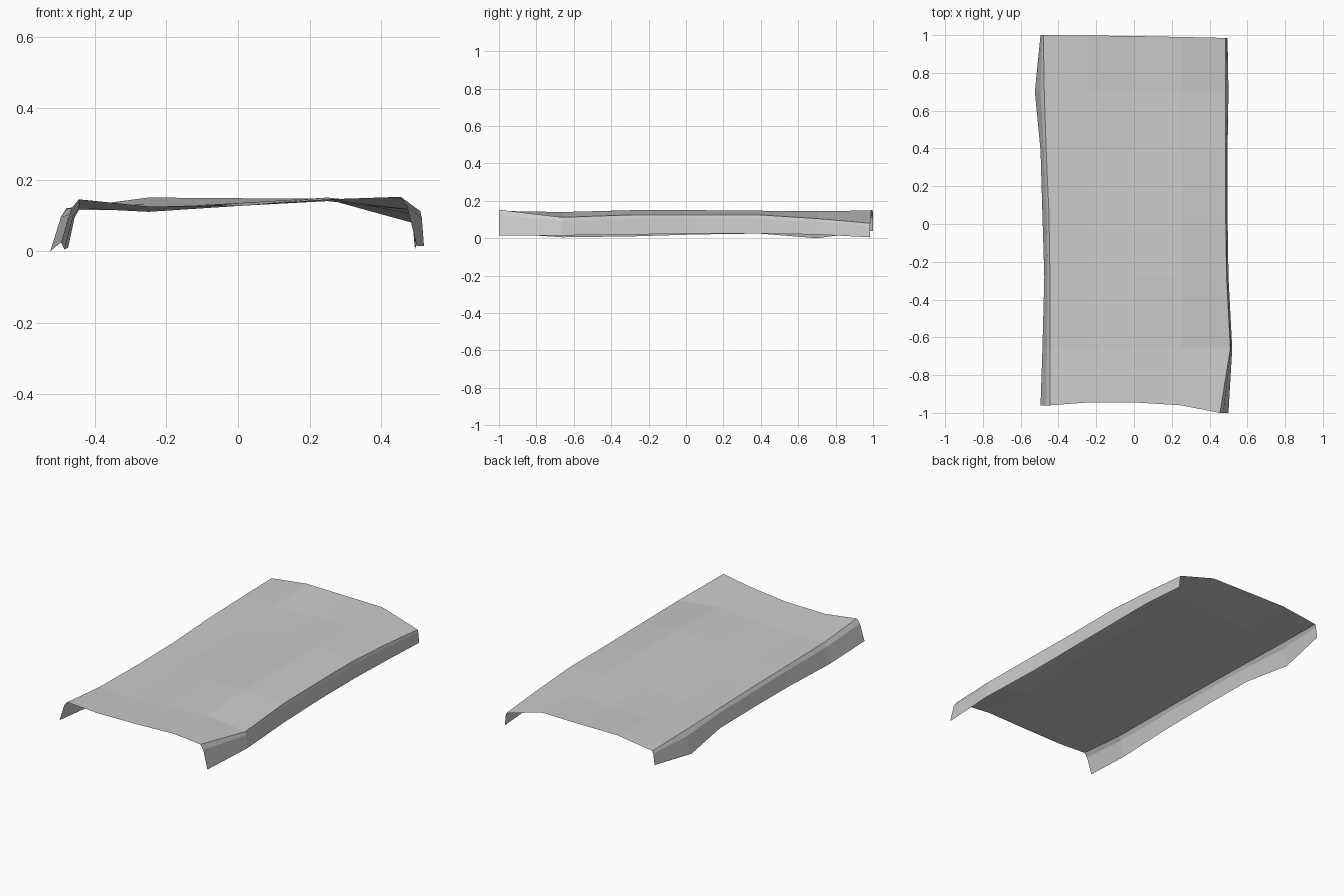
import bpy
from mathutils import Vector

default_cube = bpy.data.objects.get("Cube")
if default_cube:
    bpy.data.objects.remove(default_cube, do_unlink=True)


def make_material(name, color):
    material = bpy.data.materials.new(name)
    material.use_nodes = True
    material.diffuse_color = color
    material.node_tree.nodes["Principled BSDF"].inputs["Base Color"].default_value = color
    return material


# Stations along the length, front to back
stations = [-0.96, -0.66, -0.28, 0.05, 0.39, 0.7, 0.99]
# Shift of the two end edges for each rail, from left lip to right lip
front_shift = [0, 0, 0, 0.015, 0.015, 0, -0.04, -0.04, -0.04]
back_shift = [0.01, 0.01, 0.01, 0.008, 0.005, 0, -0.005, -0.005, -0.005]


def rail(widths, heights):
    """Lengthwise edge of the sheet; a single width keeps it straight."""
    if not isinstance(widths, list):
        widths = [widths] * len(stations)
    return [Vector((x, y, z)) for x, y, z in zip(widths, stations, heights)]


def shoulder(crease, lip):
    """Softened bend a little below the crease and close to the lip."""
    points = []
    for top, low in zip(crease, lip):
        point = top.lerp(low, 0.2)
        point.x = top.x + (low.x - top.x) * 0.4
        points.append(point)
    return points


# Turned down side flanges
left_lip = rail([-0.495, -0.485, -0.475, -0.485, -0.495, -0.525, -0.495],
                [0.025, 0.005, 0.01, 0.02, 0.025, 0.0, 0.04])
left_crease = rail([-0.445, -0.445, -0.445, -0.45, -0.465, -0.475, -0.48],
                   [0.145, 0.12, 0.115, 0.115, 0.12, 0.12, 0.12])
right_crease = rail([0.455, 0.51, 0.49, 0.485, 0.485, 0.485, 0.485],
                    [0.152, 0.112, 0.125, 0.125, 0.125, 0.105, 0.08])
right_lip = rail([0.5, 0.52, 0.5, 0.495, 0.495, 0.5, 0.495],
                 [0.015, 0.015, 0.02, 0.025, 0.025, 0.02, 0.005])

# Gently uneven top
left_top = rail(-0.25, [0.125, 0.11, 0.115, 0.118, 0.122, 0.132, 0.15])
middle_top = rail(0.01, [0.128, 0.127, 0.135, 0.135, 0.135, 0.138, 0.148])
right_top = rail(0.25, [0.145, 0.14, 0.15, 0.15, 0.147, 0.145, 0.148])

rails = [left_lip, shoulder(left_crease, left_lip), left_crease,
         left_top, middle_top, right_top,
         right_crease, shoulder(right_crease, right_lip), right_lip]
for points, front, back in zip(rails, front_shift, back_shift):
    points[0].y += front
    points[-1].y += back

# Skin the rails into one open sheet
count = len(stations)
vertices = [point for points in rails for point in points]
faces = []
for column in range(len(rails) - 1):
    for row in range(count - 1):
        corner = column * count + row
        faces.append((corner, corner + count, corner + count + 1, corner + 1))

mesh = bpy.data.meshes.new("bent_panel")
mesh.from_pydata(vertices, [], faces)
mesh.update()
mesh.materials.append(make_material("plain grey", (0.6, 0.6, 0.6, 1.0)))
panel = bpy.data.objects.new("bent_panel", mesh)
bpy.context.collection.objects.link(panel)
